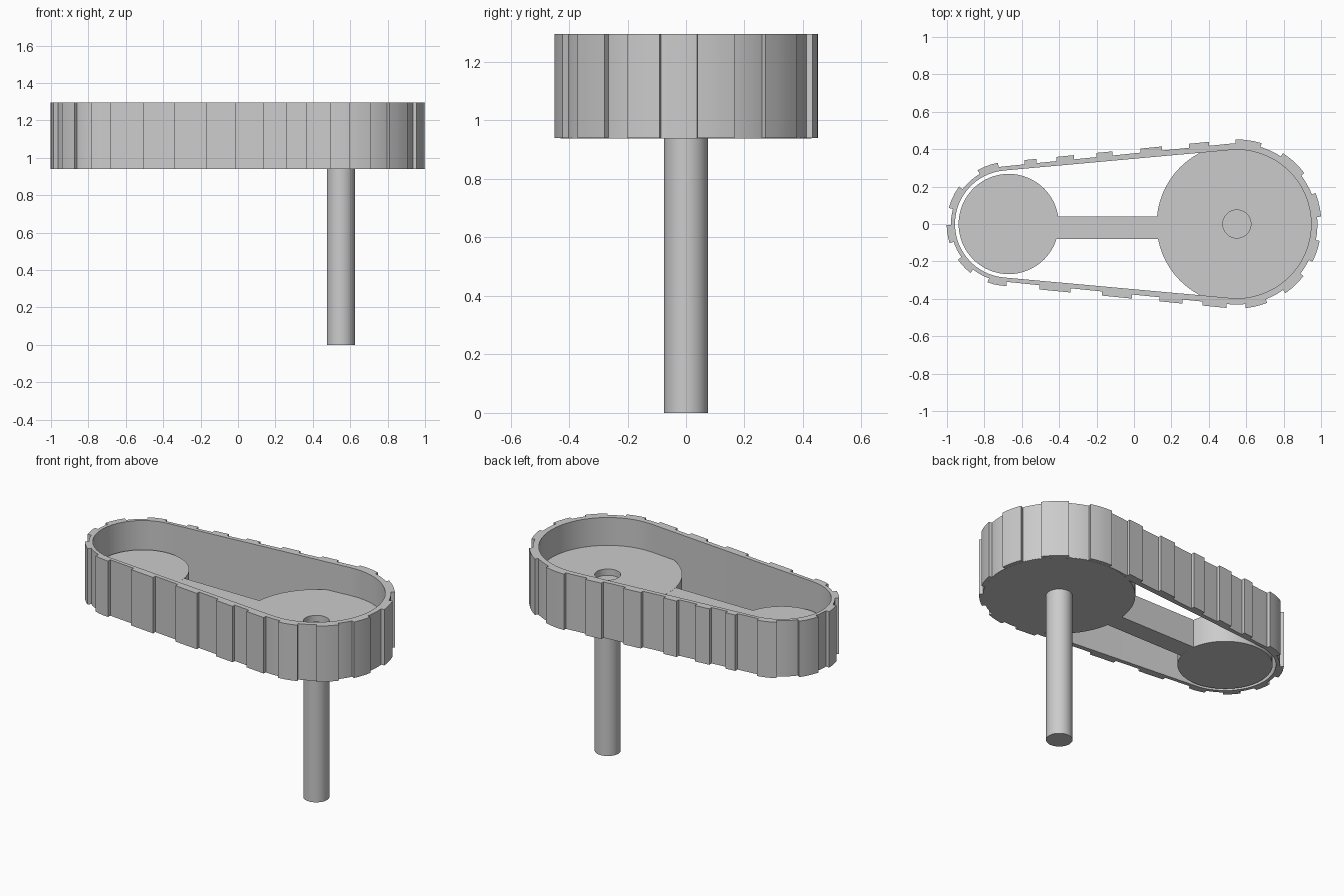
import bpy, bmesh, math
from math import sin, cos, radians, acos, pi

cube = bpy.data.objects.get("Cube")
if cube:
    bpy.data.objects.remove(cube, do_unlink=True)

grey = bpy.data.materials.new("plain grey")
grey.use_nodes = True
grey.diffuse_color = (0.6, 0.6, 0.6, 1)
grey.node_tree.nodes["Principled BSDF"].inputs["Base Color"].default_value = (0.6, 0.6, 0.6, 1)

BOTTOM, TOP, WHEEL_TOP = 0.94, 1.295, 1.118
BIG_X, SMALL_X = 0.55, -0.67
SPAN = BIG_X - SMALL_X
INNER, BASE, TREAD = (0.287, 0.397), (0.309, 0.431), (0.332, 0.452)  # small, big radius


def finish(name, bm):
    bmesh.ops.recalc_face_normals(bm, faces=bm.faces)
    mesh = bpy.data.meshes.new(name)
    bm.to_mesh(mesh)
    bm.free()
    obj = bpy.data.objects.new(name, mesh)
    bpy.context.collection.objects.link(obj)
    mesh.materials.append(grey)
    bpy.ops.object.select_all(action='DESELECT')
    obj.select_set(True)
    bpy.context.view_layer.objects.active = obj
    bpy.ops.object.shade_smooth_by_angle(angle=radians(30))
    return obj


def prism(bm, outline, z0, z1):
    low = [bm.verts.new((x, y, z0)) for x, y in outline]
    high = [bm.verts.new((x, y, z1)) for x, y in outline]
    bm.faces.new(low)
    bm.faces.new(high)
    for i in range(len(low)):
        j = (i + 1) % len(low)
        bm.faces.new((low[i], low[j], high[j], high[i]))


def lathe(name, x, profile, steps=64):
    bm = bmesh.new()
    verts = [bm.verts.new((x + r, 0, z)) for r, z in profile]
    edges = [bm.edges.new(pair) for pair in zip(verts, verts[1:])]
    bmesh.ops.spin(bm, geom=verts + edges, cent=(x, 0, 0), axis=(0, 0, 1),
                   angle=2 * pi, steps=steps)
    bmesh.ops.remove_doubles(bm, verts=bm.verts, dist=0.0001)
    return finish(name, bm)


def arc(cx, r, a0, a1, n):
    angles = [a0 + (a1 - a0) * i / n for i in range(n + 1)]
    return [(cx + r * cos(a), r * sin(a)) for a in angles]


def loop(radii):
    # Closed belt line wrapped around both wheels
    small, big = radii
    a = acos((small - big) / SPAN)
    return arc(BIG_X, big, -a, a, 32) + arc(SMALL_X, small, a, 2 * pi - a, 32)


def run_y(radii, x):
    # Height of the straight belt run at x
    small, big = radii
    a = acos((small - big) / SPAN)
    return (small - (x - SMALL_X) * cos(a)) / sin(a)


# Belt band
bm = bmesh.new()
rings = [[bm.verts.new((x, y, z)) for x, y in loop(r)]
         for r, z in ((INNER, BOTTOM), (BASE, BOTTOM), (BASE, TOP), (INNER, TOP))]
count = len(rings[0])
for k in range(4):
    a, b = rings[k], rings[(k + 1) % 4]
    for i in range(count):
        j = (i + 1) % count
        bm.faces.new((a[i], a[j], b[j], b[i]))
finish("belt_band", bm)

# Belt treads on the curved ends: end index and angle range
bm = bmesh.new()
curved = {1: [(5, 21.5), (37, 57), (73, 91), (-26.5, -11.5), (-55, -38), (-84, -69)],
          0: [(100, 120), (143, 165), (181, 198), (215, 232), (250, 268)]}
for end, spans in curved.items():
    cx = (SMALL_X, BIG_X)[end]
    for s in spans:
        a0, a1 = map(radians, s)
        outer = arc(cx, TREAD[end], a0, a1, 3)
        inner = arc(cx, BASE[end] - 0.008, a1, a0, 3)
        prism(bm, outer + inner, BOTTOM, TOP)

# Belt treads on the straight runs: side and x range
straight = {1: [(-0.585, -0.52), (-0.415, -0.32), (-0.2, -0.115), (0.035, 0.15), (0.295, 0.4)],
            -1: [(-0.505, -0.34), (-0.17, -0.01), (0.136, 0.26), (0.366, 0.495)]}
for side, spans in straight.items():
    for x0, x1 in spans:
        corners = [(x0, run_y(TREAD, x0)), (x1, run_y(TREAD, x1)),
                   (x1, run_y(BASE, x1) - 0.008), (x0, run_y(BASE, x0) - 0.008)]
        prism(bm, [(x, side * y) for x, y in corners], BOTTOM, TOP)
finish("belt_treads", bm)

# Wheels, the big one with a shallow socket over the post
R = 0.075
lathe("big_wheel", BIG_X, [(0, WHEEL_TOP - 0.04), (R, WHEEL_TOP - 0.04), (R, WHEEL_TOP),
                           (0.429, WHEEL_TOP), (0.429, BOTTOM - 0.001), (0, BOTTOM - 0.001)])
lathe("small_wheel", SMALL_X, [(0, WHEEL_TOP), (0.268, WHEEL_TOP), (0.268, BOTTOM), (0, BOTTOM)])

# Bar joining the wheels
bm = bmesh.new()
prism(bm, [(-0.43, -0.08), (0.14, -0.08), (0.14, 0.04), (-0.43, 0.04)],
      BOTTOM + 0.0005, WHEEL_TOP - 0.0005)
finish("link_bar", bm)

# Post
lathe("post", BIG_X, [(0, 0), (R, 0), (R, BOTTOM + 0.02), (0, BOTTOM + 0.02)], 40)
